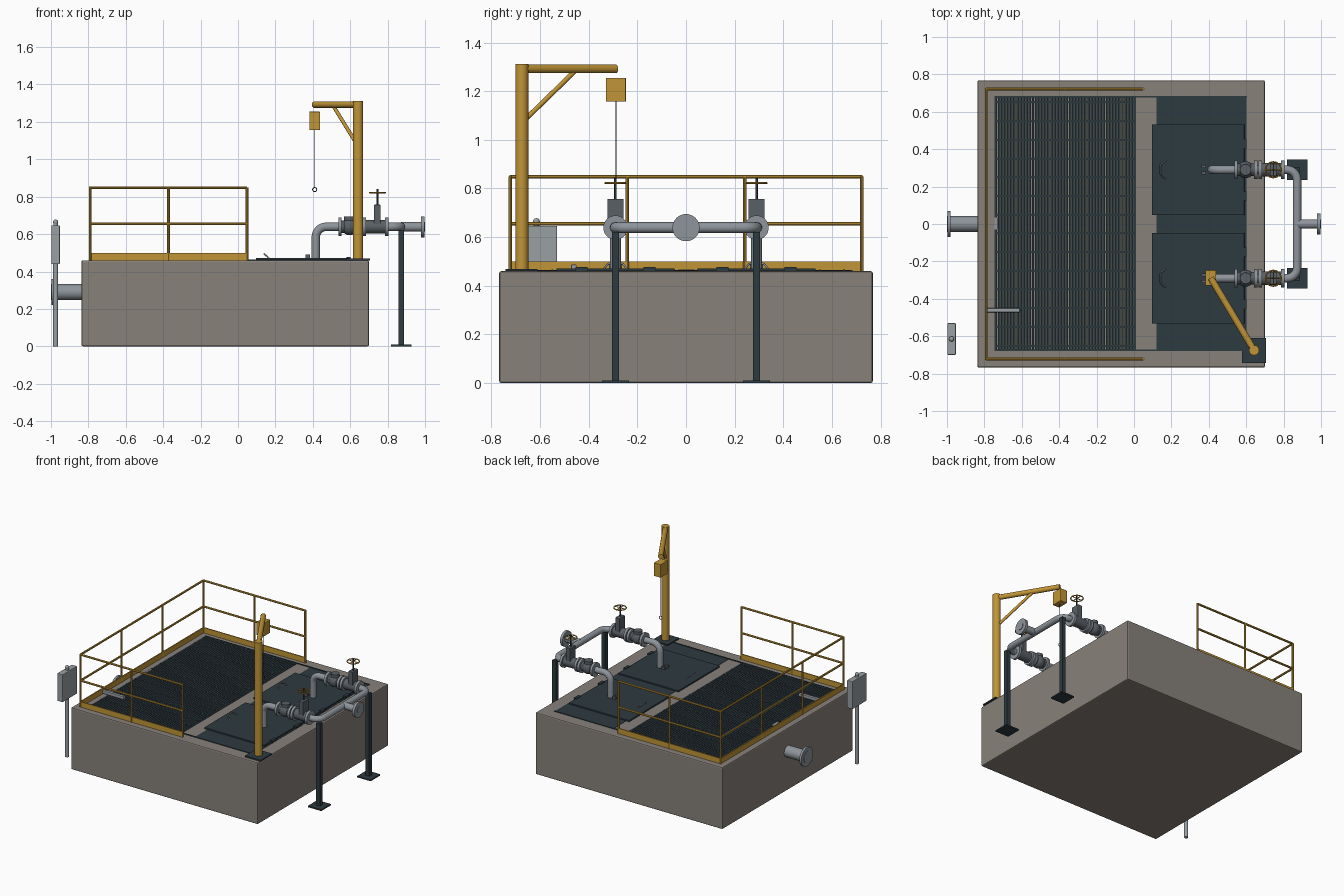
import bpy, math
from mathutils import Vector

cube = bpy.data.objects.get("Cube")
if cube:
    bpy.data.objects.remove(cube, do_unlink=True)


def material(name, *rgb):
    m = bpy.data.materials.new(name)
    m.use_nodes = True
    m.diffuse_color = (*rgb, 1)
    m.node_tree.nodes["Principled BSDF"].inputs["Base Color"].default_value = (*rgb, 1)
    return m


concrete = material("concrete", .245, .22, .193)
yellow = material("safety yellow", .53, .30, .038)
steel = material("dark steel", .027, .043, .052)
pipe_grey = material("pipe grey", .27, .30, .33)
valve_grey = material("valve grey", .10, .115, .13)
panel_grey = material("panel grey", .32, .35, .37)


def finish(name, mat, smooth=False):
    o = bpy.context.object
    o.name = name
    o.data.materials.clear()
    o.data.materials.append(mat)
    if smooth:
        bpy.ops.object.shade_smooth_by_angle(angle=math.radians(35))
    return o


def box(name, mat, x, y, z, bevel=0):
    """Box from (low, high) ranges on each axis."""
    bpy.ops.mesh.primitive_cube_add(size=1, location=[sum(r) / 2 for r in (x, y, z)])
    o = finish(name, mat)
    o.scale = [r[1] - r[0] for r in (x, y, z)]
    bpy.ops.object.transform_apply(location=False, rotation=False, scale=True)
    if bevel:
        m = o.modifiers.new("bevel", 'BEVEL')
        m.width, m.segments = bevel, 2
        bpy.ops.object.modifier_apply(modifier=m.name)
    return o


def rod(name, mat, a, b, r, sides=24):
    """Cylinder between two points."""
    a, b = Vector(a), Vector(b)
    bpy.ops.mesh.primitive_cylinder_add(vertices=sides, radius=r, depth=(b - a).length,
                                        location=(a + b) / 2)
    bpy.context.object.rotation_euler = (b - a).to_track_quat('Z', 'Y').to_euler()
    return finish(name, mat, True)


def ball(name, mat, p, r):
    bpy.ops.mesh.primitive_uv_sphere_add(segments=24, ring_count=12, radius=r, location=p)
    return finish(name, mat, True)


def ring(name, mat, p, r, thick, rot=(0, 0, 0)):
    bpy.ops.mesh.primitive_torus_add(location=p, rotation=rot, major_radius=r,
                                     minor_radius=thick, major_segments=24, minor_segments=8)
    return finish(name, mat, True)


def tube(name, mat, corners, r, bend, resolution=8):
    """Round tube along a path whose corners are filleted."""
    pts = [Vector(c) for c in corners]
    path = [pts[0]]
    for before, c, after in zip(pts, pts[1:], pts[2:]):
        a = c + (before - c).normalized() * bend
        b = c + (after - c).normalized() * bend
        for i in range(9):
            t = i / 8 * math.pi / 2
            path.append(c + (a - c) * (1 - math.sin(t)) + (b - c) * (1 - math.cos(t)))
    path.append(pts[-1])
    cu = bpy.data.curves.new(name, 'CURVE')
    cu.dimensions, cu.bevel_depth, cu.use_fill_caps = '3D', r, True
    cu.bevel_resolution = resolution
    s = cu.splines.new('POLY')
    s.points.add(len(path) - 1)
    for sp, p in zip(s.points, path):
        sp.co = (*p, 1)
    o = bpy.data.objects.new(name, cu)
    bpy.context.collection.objects.link(o)
    bpy.ops.object.select_all(action='DESELECT')
    o.select_set(True)
    bpy.context.view_layer.objects.active = o
    bpy.ops.object.convert(target='MESH')
    return finish(name, mat, True)


TOP = .46

# Concrete chamber with a recess for the grating
well = box("recess_cutter", concrete, (-.745, .01), (-.675, .68), (.425, .6))
well.hide_render = True
chamber = box("concrete_chamber", concrete, (-.837, .7), (-.768, .768), (0, TOP), .008)
bpy.context.view_layer.objects.active = chamber
cut = chamber.modifiers.new("recess", 'BOOLEAN')
cut.operation, cut.object, cut.solver = 'DIFFERENCE', well, 'EXACT'
bpy.ops.object.modifier_apply(modifier=cut.name)
bpy.data.objects.remove(well, do_unlink=True)

# Bar grating
for i in range(46):
    x = -.738 + i * .0165
    box("grating_bar", steel, (x - .0066, x + .0066), (-.672, .677), (.435, .464))
for i in range(14):
    y = -.65 + i * .1
    box("grating_cross_bar", steel, (-.742, .008), (y - .004, y + .004), (.45, .466))

# Opening frame and cover plate
for y in (-.675, .68):
    box("frame_side", steel, (-.745, .605), (y - .004, y + .004), (.45, .465))
box("cover_plate", steel, (.12, .602), (-.672, .678), (.45, .462))

# Access hatches with handles, hinges and latches
for s in (1, -1):
    y = .29 * s
    box("hatch", steel, (.095, .59), (y - .243, y + .243), (TOP, .472), .002)
    tube("hatch_handle", pipe_grey, [(.17, y - .048, .468), (.14, y - .03, .494),
         (.14, y + .03, .494), (.17, y + .048, .468)], .004, .018)
    for d in (-.14, .14):
        box("hatch_hinge", steel, (.58, .602), (y + d - .025, y + d + .025), (TOP, .477))
    for d in (-.018, .018):
        box("hatch_latch", valve_grey, (.36, .385), (y + d - .008, y + d + .008), (.465, .49))

# Guard rail on three sides with toe boards
L, R, Y = -.79, .048, .722
for s in (1, -1):
    for x in (L, (L + R) / 2, R):
        rod("rail_post", yellow, (x, Y * s, TOP), (x, Y * s, .85), .0075, 8)
    rod("rail_post", yellow, (L, .241 * s, TOP), (L, .241 * s, .85), .0075, 8)
    box("toe_board", yellow, (L, R), (Y * s - .004, Y * s + .004), (TOP, .5))
box("toe_board", yellow, (L - .004, L + .004), (-Y, Y), (TOP, .5))
for z in (.655, .848):
    tube("hand_rail", yellow, [(R, -Y, z), (L, -Y, z), (L, Y, z), (R, Y, z)], .0075, .008, 2)

# Davit crane
mx, my = .642, -.675
hx, hy = .41, -.288
box("crane_base", steel, (.577, .706), (-.743, -.61), (TOP, .47))
rod("crane_mast", yellow, (mx, my, .465), (mx, my, 1.312), .027)
rod("crane_boom", yellow, (mx, my, 1.292), (hx, hy, 1.292), .018)
t = .57
rod("crane_brace", yellow, (mx, my, 1.07),
    (mx + (hx - mx) * t, my + (hy - my) * t, 1.285), .010, 16)
box("hoist_body", yellow, (hx - .028, hx + .028), (hy - .041, hy + .041), (1.157, 1.255), .003)
rod("hoist_cable", steel, (hx, hy, .85), (hx, hy, 1.16), .0022, 8)
ring("hoist_hook", steel, (hx, hy, .838), .011, .0025, (math.pi / 2, 0, 0))

# Discharge pipework
PZ, PX = .639, .872
tube("discharge_pipe", pipe_grey,
     [(.416, .29, TOP), (.416, .29, PZ), (PX, .29, PZ),
      (PX, -.29, PZ), (.416, -.29, PZ), (.416, -.29, TOP)], .0225, .055)
rod("outlet_pipe", pipe_grey, (PX, 0, PZ), (1, 0, PZ), .025)
rod("outlet_flange", pipe_grey, (.978, 0, PZ), (.997, 0, PZ), .056, 32)

for s in (1, -1):
    y = .29 * s
    for x in (.545, .65, .675, .795):
        rod("valve_flange", pipe_grey, (x - .009, y, PZ), (x + .009, y, PZ), .05, 32)
    # Check valve
    rod("check_valve_neck", valve_grey, (.55, y, PZ), (.645, y, PZ), .034)
    ball("check_valve_body", valve_grey, (.597, y, PZ), .045)
    rod("check_valve_lid", valve_grey, (.597, y, PZ), (.597, y, .694), .03)
    # Gate valve with handwheel
    rod("gate_valve_body", valve_grey, (.68, y, PZ), (.79, y, PZ), .037)
    box("gate_valve_bonnet", valve_grey, (.727, .763), (y - .033, y + .033), (PZ, .757), .003)
    rod("gate_valve_stem", steel, (.745, y, .75), (.745, y, .842), .005, 12)
    ring("handwheel_rim", yellow, (.745, y, .822), .042, .004)
    for i in range(2):
        dx, dy = (.042, 0) if i else (0, .042)
        rod("handwheel_spoke", yellow, (.745 - dx, y - dy, .822),
            (.745 + dx, y + dy, .822), .003, 8)
    # Pipe support
    box("support_foot", steel, (PX - .055, PX + .055), (y - .056, y + .056), (0, .01))
    box("support_post", steel, (PX - .015, PX + .015), (y - .015, y + .015), (.005, .622))

# Inlet pipe
rod("inlet_pipe", pipe_grey, (-1, 0, .29), (-.82, 0, .29), .042, 32)
rod("inlet_flange", pipe_grey, (-.997, 0, .29), (-.981, 0, .29), .07, 32)
box("inlet_stub", pipe_grey, (-.745, -.73), (-.03, .035), (.44, .467))

# Control panel on its post
rod("panel_post", panel_grey, (-.975, -.615, 0), (-.975, -.615, .45), .0135, 16)
box("panel_cabinet", panel_grey, (-.997, -.953), (-.7, -.53), (.44, .646), .004)
rod("beacon_base", panel_grey, (-.975, -.615, .64), (-.975, -.615, .664), .012, 16)
ball("beacon_lamp", panel_grey, (-.975, -.615, .664), .014)

# Sensor arm over the grating
box("sensor_arm", panel_grey, (-.785, -.61), (-.472, -.45), (.465, .487), .003)
